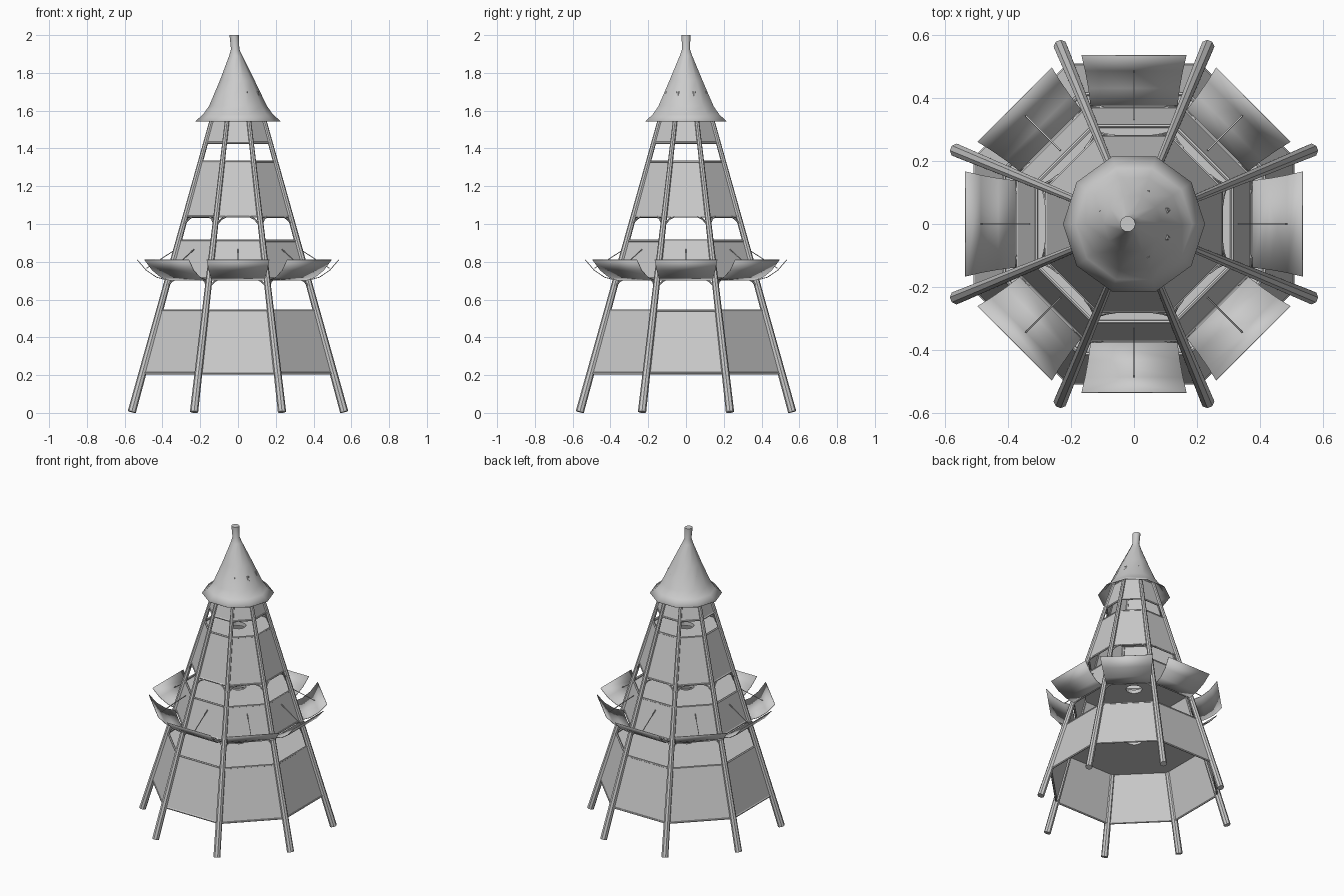
import bpy, bmesh, math
from mathutils import Vector

cube = bpy.data.objects.get("Cube")
if cube:
    bpy.data.objects.remove(cube, do_unlink=True)

grey = bpy.data.materials.new("light_grey")
grey.use_nodes = True
grey.diffuse_color = (0.6, 0.6, 0.6, 1)
grey.node_tree.nodes["Principled BSDF"].inputs["Base Color"].default_value = (0.6, 0.6, 0.6, 1)

SIDES = 8
STEP = math.tau / SIDES


def finish(name, bm, thickness=0, smooth=False):
    bmesh.ops.recalc_face_normals(bm, faces=bm.faces)
    mesh = bpy.data.meshes.new(name)
    bm.to_mesh(mesh)
    bm.free()
    mesh.materials.append(grey)
    obj = bpy.data.objects.new(name, mesh)
    bpy.context.collection.objects.link(obj)
    if thickness:
        mod = obj.modifiers.new("thickness", 'SOLIDIFY')
        mod.thickness = thickness
        mod.offset = -1
    if smooth:
        bpy.ops.object.select_all(action='DESELECT')
        obj.select_set(True)
        bpy.context.view_layer.objects.active = obj
        bpy.ops.object.shade_smooth_by_angle(angle=math.radians(40))
    return obj


def leg_radius(z):
    return 0.61 - 0.297 * z


def polar(r, angle, z):
    return Vector((r * math.cos(angle), r * math.sin(angle), z))


def corner(i, z, inset=0):
    return polar(leg_radius(z) - inset, (i + 0.5) * STEP, z)


def loft(bm, rings, closed=True):
    rows = [[bm.verts.new(p) for p in ring] for ring in rings]
    for a, b in zip(rows, rows[1:]):
        n = len(a)
        for j in range(n if closed else n - 1):
            k = (j + 1) % n
            bm.faces.new((a[j], a[k], b[k], b[j]))
    return rows


def tube(bm, points, radii, sides=6):
    axis = (points[-1] - points[0]).normalized()
    u = axis.orthogonal().normalized()
    v = axis.cross(u)
    rings = [[p + r * (u * math.cos(math.tau * j / sides) + v * math.sin(math.tau * j / sides))
              for j in range(sides)] for p, r in zip(points, radii)]
    rows = loft(bm, rings)
    bm.faces.new(rows[0])
    bm.faces.new(rows[-1])


# Leaning poles
bm = bmesh.new()
for i in range(SIDES):
    tube(bm, [corner(i, 0.005), corner(i, 1.7)], [0.022, 0.011], 8)
finish("leaning_poles", bm, smooth=True)

# Wall bands between the poles, with rails along their edges
bands = {"lower_wall": (0.21, 0.54), "middle_wall": (0.71, 0.91),
         "upper_wall": (1.04, 1.33), "top_wall": (1.43, 1.6)}
for name, heights in bands.items():
    bm = bmesh.new()
    loft(bm, [[corner(i, z) for i in range(SIDES)] for z in heights])
    finish(name, bm, 0.006)
    bm = bmesh.new()
    for z in heights:
        for i in range(SIDES):
            tube(bm, [corner(i, z, 0.004), corner(i + 1, z, 0.004)], [0.007, 0.007])
    finish(name + "_rails", bm)

# Floors with a round hatch
for name, z in (("lower_floor", 0.53), ("middle_floor", 0.9), ("upper_floor", 1.32)):
    bm = bmesh.new()
    outer, hole = [], []
    for i in range(SIDES):
        a, b = corner(i, z, 0.006), corner(i + 1, z, 0.006)
        outer += [a, (a + b) / 2]
        hole += [polar(0.05, (i + 0.5) * STEP, z), polar(0.05, (i + 1) * STEP, z)]
    loft(bm, [outer, hole])
    for f in bm.faces:
        f.normal_update()
    floor = finish(name, bm, 0.025)
    if floor.data.polygons[0].normal.z < 0:
        floor.data.flip_normals()

# Curved braces in the upper corners of the openings
bm = bmesh.new()
for z in (0.71, 1.04):
    for i in range(SIDES):
        for near, far in ((i, i + 1), (i + 1, i)):
            along = (corner(far, z) - corner(near, z)).normalized()
            start, top = corner(near, z - 0.07), corner(near, z)
            end = top + along * 0.055
            bend = top.lerp((start + end) / 2, 0.4)
            points = [start.lerp(bend, t).lerp(bend.lerp(end, t), t) for t in (0, 0.33, 0.67, 1)]
            tube(bm, points, [0.005] * 4)
finish("corner_braces", bm)

# Flared awnings and their stay rods
profile = [(0.375, 0.705, 0.138), (0.43, 0.72, 0.145), (0.485, 0.757, 0.155), (0.532, 0.812, 0.166)]
awning, rods = bmesh.new(), bmesh.new()
for i in range(SIDES):
    out = polar(1, i * STEP, 0)
    side = polar(1, (i + 2) * STEP, 0)
    up = Vector((0, 0, 1))
    loft(awning, [[out * r + up * z - side * w, out * r + up * z + side * w]
                  for r, z, w in profile], closed=False)
    tube(rods, [out * 0.33 + up * 0.865, out * 0.485 + up * 0.765], [0.003, 0.003], 4)
finish("awnings", awning, 0.004, smooth=True)
finish("awning_rods", rods)

# Flared cone roof with a slightly leaning tip
bm = bmesh.new()
cone = [(0.225, 1.545, 0), (0.185, 1.58, 0), (0.153, 1.625, 0), (0.092, 1.76, -0.004),
        (0.035, 1.89, -0.012), (0.022, 1.925, -0.015), (0.025, 2.0, -0.02)]
rows = loft(bm, [[polar(r, math.tau * j / 10, z) + Vector((lean, 0, 0)) for j in range(10)]
                 for r, z, lean in cone])
bm.faces.new(rows[-1])
finish("cone_roof", bm, 0.004, smooth=True)
